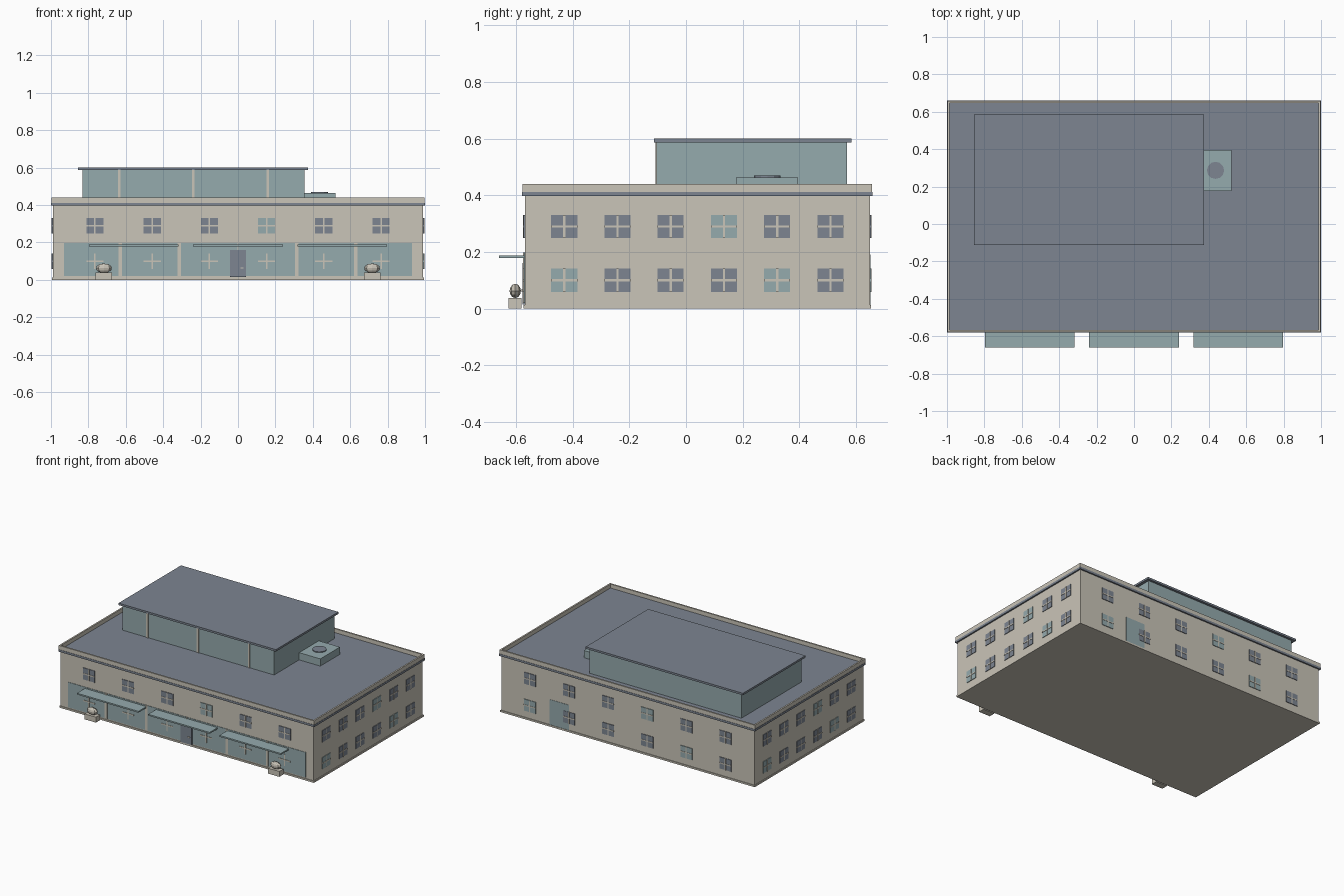
import bpy, bmesh
from math import pi
from mathutils import Matrix, Vector

cube = bpy.data.objects.get("Cube")
if cube:
    bpy.data.objects.remove(cube, do_unlink=True)


def material(name, rgb):
    m = bpy.data.materials.new(name)
    m.use_nodes = True
    m.diffuse_color = (*rgb, 1)
    m.node_tree.nodes["Principled BSDF"].inputs["Base Color"].default_value = (*rgb, 1)
    return m


STONE = material("warm stone", (0.59, 0.555, 0.48))
SLATE = material("slate grey", (0.205, 0.235, 0.285))
GLASS = material("pale teal", (0.30, 0.405, 0.42))


def finish(name, bm, mat, matrix=Matrix()):
    mesh = bpy.data.meshes.new(name)
    bm.to_mesh(mesh)
    bm.free()
    mesh.materials.append(mat)
    ob = bpy.data.objects.new(name, mesh)
    ob.matrix_world = matrix
    bpy.context.collection.objects.link(ob)
    return ob


def boxes(name, mat, spans, matrix=Matrix()):
    """One object from boxes given as (x0, x1, y0, y1, z0, z1)."""
    bm = bmesh.new()
    for x0, x1, y0, y1, z0, z1 in spans:
        m = Matrix.Translation(((x0 + x1) / 2, (y0 + y1) / 2, (z0 + z1) / 2))
        m = m @ Matrix.Diagonal((x1 - x0, y1 - y0, z1 - z0, 1))
        bmesh.ops.create_cube(bm, size=1, matrix=m)
    return finish(name, bm, mat, matrix)


CY = 0.04            # middle of the building in depth
HX, HY = 0.99, 0.609  # half sizes of the walls


def slab(name, mat, grow, z0, z1):
    x, y = HX + grow, HY + grow
    return boxes(name, mat, [(-x, x, CY - y, CY + y, z0, z1)])


# Main block, plinth, cornice and roof
slab("walls", STONE, 0, 0, 0.40)
slab("plinth", STONE, 0.005, 0, 0.012)
slab("cornice_band", SLATE, 0.01, 0.397, 0.412)

# Parapet as four strips around the roof
px, py, t = HX + 0.008, HY + 0.008, 0.011
boxes("parapet", STONE, [
    (-px, px, CY - py, CY - py + t, 0.412, 0.44),
    (-px, px, CY + py - t, CY + py, 0.412, 0.44),
    (-px, -px + t, CY - py + t, CY + py - t, 0.412, 0.44),
    (px - t, px, CY - py + t, CY + py - t, 0.412, 0.44)])

# Windows: the same two rows on each wall, turned around the building
W, BAR = 0.046, 0.004
for k, side in enumerate(("front", "right", "back", "left")):
    dist, step = (HY, 0.306) if k % 2 == 0 else (HX, 0.188)
    turn = Matrix.Translation((0, CY, 0)) @ Matrix.Rotation(k * pi / 2, 4, "Z")
    lit, dark, bars = [], [], []
    for i in range(6):
        u = (i - 2.5) * step
        for row, z in enumerate((0.10, 0.29)):
            pane = (u - W, u + W, -dist - 0.004, -dist, z - 0.041, z + 0.041)
            bars.append((u - BAR, u + BAR, -dist - 0.006, -dist, z - 0.041, z + 0.041))
            bars.append((u - W, u + W, -dist - 0.006, -dist, z - BAR, z + BAR))
            if k == 0 and row == 0:
                continue
            is_lit = i == 3 if row else i in (0, 4)
            (lit if is_lit else dark).append(pane)
    boxes(side + "_light_panes", GLASS, lit, turn)
    boxes(side + "_dark_panes", SLATE, dark, turn)
    boxes(side + "_window_bars", STONE, bars, turn)

# Shop front glazing, posts and door
F = CY - HY
boxes("shop_glass", GLASS, [(-0.93, 0.93, F - 0.003, F, 0.02, 0.197)])
boxes("shop_posts", STONE, [(x - w, x + w, F - 0.007, F, 0.02, 0.197) for x, w in
      ((-0.63, 0.009), (-0.315, 0.009), (0, 0.004), (0.315, 0.009), (0.63, 0.009))])
boxes("front_door", SLATE, [(-0.043, 0.043, F - 0.009, F, 0.014, 0.16)])
boxes("door_handle", STONE, [(0.013, 0.03, F - 0.014, F - 0.008, 0.061, 0.067)])

# Rear door panel
B = CY + HY
boxes("rear_door", GLASS, [(0.46, 0.61, B, B + 0.002, 0.012, 0.19)])

# Canopies
boxes("canopies", GLASS, [(x - 0.24, x + 0.24, -0.66, F, 0.178, 0.188)
                          for x in (-0.557, 0, 0.557)])

# Pedestals with faceted ornaments
for side, x in (("right", -0.717), ("left", 0.717)):
    boxes(side + "_pedestal", STONE, [(x - 0.044, x + 0.044, -0.626, -0.581, 0, 0.038)])
    bm = bmesh.new()
    bmesh.ops.create_uvsphere(bm, u_segments=8, v_segments=6, radius=1)
    place = Matrix.Translation((x, -0.603, 0.062))
    bmesh.ops.transform(bm, matrix=place @ Matrix.Diagonal((0.042, 0.02, 0.025, 1)), verts=bm.verts)
    finish(side + "_ornament", bm, STONE)

# Rooftop storey
boxes("upper_storey", GLASS, [(-0.832, 0.355, -0.104, 0.569, 0.41, 0.587)])
boxes("upper_mullions", STONE, [(x - 0.007, x + 0.007, -0.108, -0.104, 0.412, 0.587)
                                for x in (-0.635, -0.24, 0.16)])
boxes("upper_roof", SLATE, [(-0.855, 0.375, -0.113, 0.585, 0.586, 0.60)])

# Rooftop vent unit
boxes("vent_box", GLASS, [(0.355, 0.52, 0.176, 0.396, 0.41, 0.463)])
bm = bmesh.new()
bmesh.ops.create_cone(bm, cap_ends=True, segments=12, radius1=0.046, radius2=0.046,
                      depth=0.008, matrix=Matrix.Translation(Vector((0.436, 0.287, 0.465))))
finish("vent_fan", bm, SLATE)
